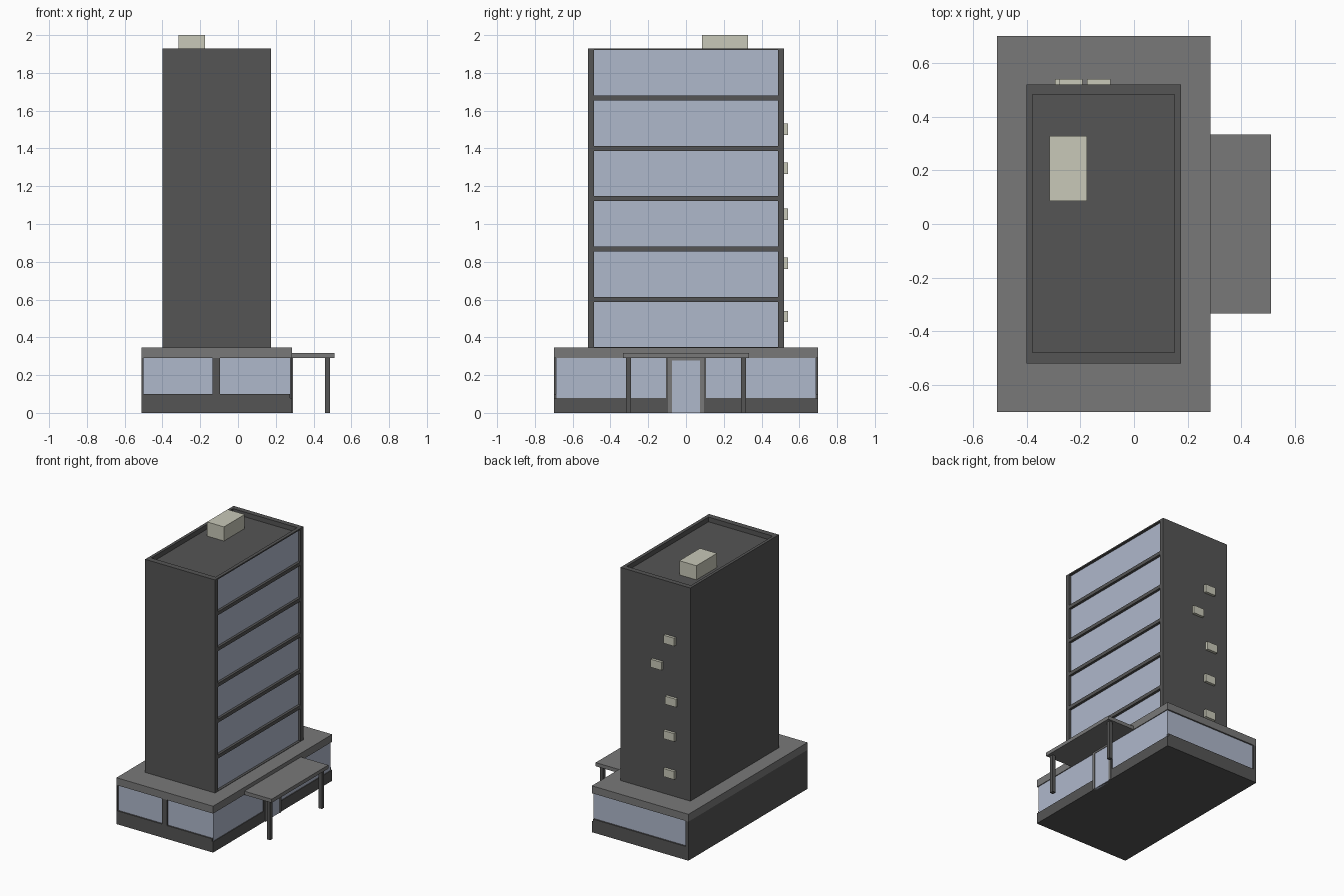
import bpy

if "Cube" in bpy.data.objects:
    bpy.data.objects.remove(bpy.data.objects["Cube"])


def material(name, rgb):
    m = bpy.data.materials.new(name)
    m.diffuse_color = (*rgb, 1)
    m.use_nodes = True
    m.node_tree.nodes["Principled BSDF"].inputs["Base Color"].default_value = m.diffuse_color
    return m


DARK = material("dark_concrete", (0.09, 0.09, 0.09))
GREY = material("mid_concrete", (0.19, 0.19, 0.19))
GLASS = material("window_glass", (0.43, 0.48, 0.6))
CREAM = material("equipment", (0.58, 0.58, 0.48))


def box(name, x, y, z, mat=None):
    """Axis-aligned box from (min, max) ranges."""
    bpy.ops.mesh.primitive_cube_add(size=1, location=[sum(r) / 2 for r in (x, y, z)])
    ob = bpy.context.object
    ob.name = name
    ob.scale = [r[1] - r[0] for r in (x, y, z)]
    bpy.ops.object.transform_apply(location=False, rotation=False, scale=True)
    if mat:
        ob.data.materials.append(mat)
    return ob


def carve(target, x, y, z):
    """Cut a box-shaped recess out of the target."""
    cutter = box("cutter", x, y, z)
    cutter.hide_render = True
    mod = target.modifiers.new("recess", 'BOOLEAN')
    mod.operation = 'DIFFERENCE'
    mod.solver = 'EXACT'
    mod.object = cutter
    bpy.context.view_layer.objects.active = target
    bpy.ops.object.modifier_apply(modifier=mod.name)
    bpy.data.objects.remove(cutter, do_unlink=True)


# Podium: walls, overhanging lid, recessed corner glazing
walls = box("podium_walls", (-0.51, 0.285), (-0.70, 0.70), (0, 0.29), DARK)
box("podium_roof", (-0.51, 0.285), (-0.70, 0.70), (0.29, 0.345), GREY)
GX, GY, T = 0.275, 0.685, 0.004   # glass planes and thickness

for name, x0, x1, s in (("front_left", -0.50, -0.135, -1),
                        ("front_right", -0.095, 0.30, -1),
                        ("back", -0.485, 0.30, 1)):
    carve(walls, (x0, x1), sorted((s * GY, s * 0.72)), (0.10, 0.295))
    box(name + "_podium_window", (x0, min(x1, GX + T)),
        sorted((s * (GY - T), s * (GY + T))), (0.10, 0.29), GLASS)

for name, s in (("south", -1), ("north", 1)):
    carve(walls, (GX, 0.30), sorted((s * 0.105, s * 0.72)), (0.08, 0.295))
    box(name + "_side_podium_window", (GX - T, GX + T),
        sorted((s * 0.105, s * GY)), (0.08, 0.29), GLASS)

# Entrance door and frame
for name, s in (("south", -1), ("north", 1)):
    box(name + "_door_jamb", (0.27, 0.292), sorted((s * 0.075, s * 0.095)), (0, 0.29), GREY)
box("door_head", (0.27, 0.292), (-0.075, 0.075), (0.278, 0.29), GREY)
box("door_glass", (0.27, 0.288), (-0.075, 0.075), (0, 0.278), GLASS)

# Entrance canopy on two posts
box("canopy", (0.285, 0.51), (-0.333, 0.333), (0.29, 0.317), GREY)
for name, s in (("south", -1), ("north", 1)):
    box(name + "_canopy_post", (0.46, 0.487), sorted((s * 0.29, s * 0.318)), (0, 0.29), DARK)

# Tower with sunken roof and one glazed strip per storey
tower = box("tower", (-0.40, 0.175), (-0.52, 0.52), (0.345, 1.93), DARK)
carve(tower, (-0.378, 0.15), (-0.478, 0.482), (1.895, 2.0))
for i in range(6):
    z0 = 0.348 + i * 0.2665
    z1 = z0 + 0.24
    carve(tower, (0.153, 0.20), (-0.487, 0.487), (z0, z1))
    box(f"tower_window_{i + 1}", (0.151, 0.156), (-0.487, 0.487), (z0, z1), GLASS)

# Rooftop plant box
box("roof_plant", (-0.315, -0.175), (0.085, 0.328), (1.89, 2.0), CREAM)

# Air conditioners on the back wall
for i, (x, z) in enumerate(((-0.28, 0.48), (-0.28, 0.762), (-0.295, 1.022),
                            (-0.175, 1.265), (-0.28, 1.472))):
    box(f"air_conditioner_{i + 1}", (x, x + 0.088), (0.515, 0.54), (z, z + 0.06), CREAM)
